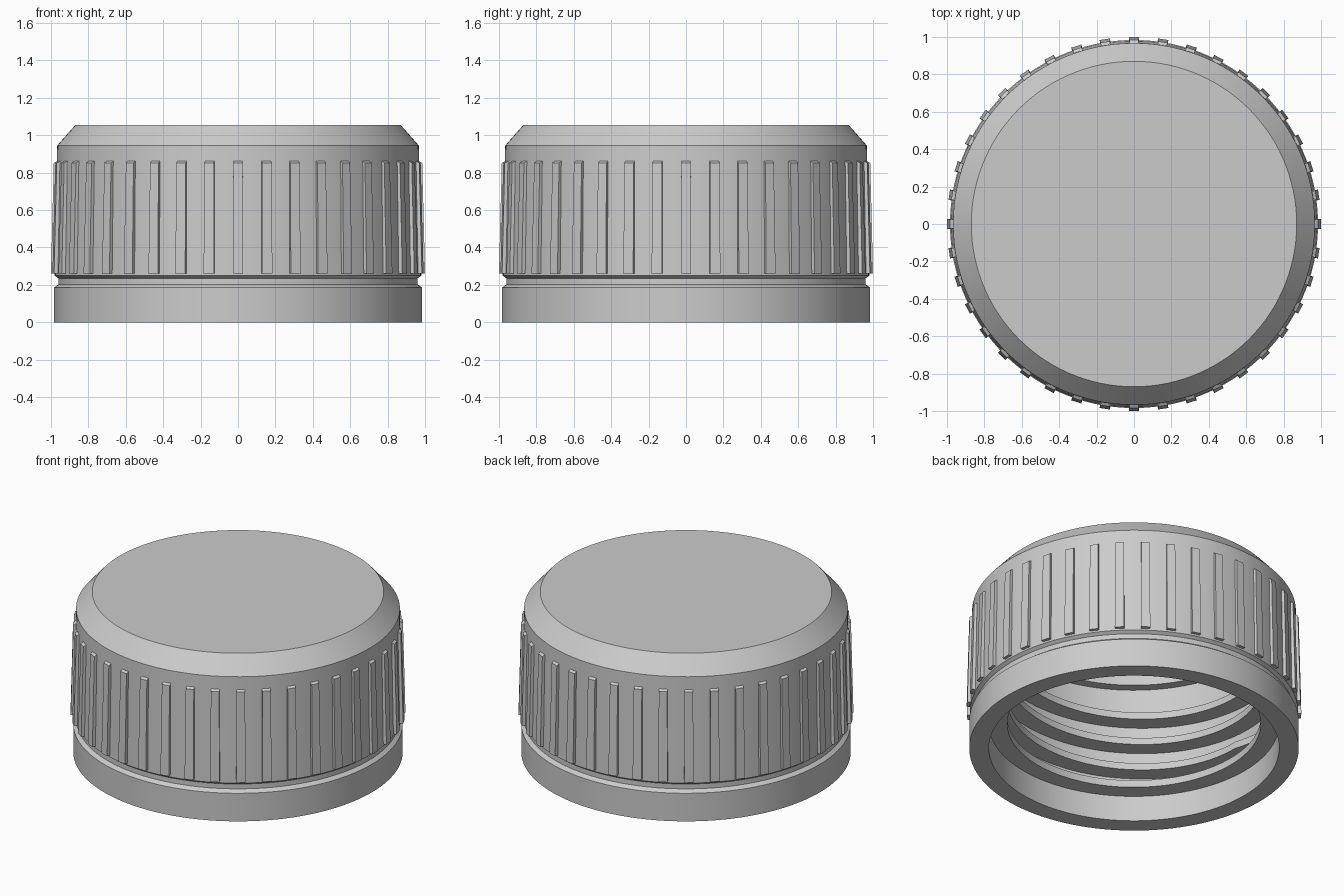
import bpy
import bmesh
from math import sin, cos, pi, radians
from mathutils import Matrix, Vector

cube = bpy.data.objects.get("Cube")
if cube:
    bpy.data.objects.remove(cube)

SEGMENTS = 120
RIBS = 40

# One grey plastic for the whole cap
plastic = bpy.data.materials.new("grey_plastic")
plastic.use_nodes = True
colour = (0.6, 0.6, 0.6, 1)
plastic.diffuse_color = colour
plastic.node_tree.nodes["Principled BSDF"].inputs["Base Color"].default_value = colour


def finish(name, bm, smooth=True):
    """Turn a bmesh into a shaded, coloured object."""
    bmesh.ops.recalc_face_normals(bm, faces=bm.faces)
    mesh = bpy.data.meshes.new(name)
    bm.to_mesh(mesh)
    bm.free()
    mesh.materials.append(plastic)
    obj = bpy.data.objects.new(name, mesh)
    bpy.context.collection.objects.link(obj)
    if smooth:
        bpy.ops.object.select_all(action='DESELECT')
        obj.select_set(True)
        bpy.context.view_layer.objects.active = obj
        bpy.ops.object.shade_smooth_by_angle(angle=radians(25))
    return obj


def lathe(name, profile):
    """Revolve (radius, height) points about z and cap both ends."""
    bm = bmesh.new()
    rings = []
    for r, z in profile:
        rings.append([bm.verts.new((r * cos(a), r * sin(a), z))
                      for a in (2 * pi * i / SEGMENTS for i in range(SEGMENTS))])
    for low, high in zip(rings, rings[1:]):
        for i in range(SEGMENTS):
            j = (i + 1) % SEGMENTS
            bm.faces.new((low[i], low[j], high[j], high[i]))
    bm.faces.new(rings[0])
    bm.faces.new(rings[-1])
    return finish(name, bm)


# Shell: outside from the top down, then the hollow with its retaining bead
# and sealing step up to the ceiling
lathe("cap_shell", [
    (0.87, 1.055), (0.967, 0.945), (0.98, 0.25),
    (0.96, 0.235), (0.96, 0.203), (0.984, 0.185), (0.984, 0),
    (0.867, 0), (0.867, 0.168), (0.757, 0.168), (0.757, 0.215), (0.867, 0.235),
    (0.867, 0.9), (0.807, 0.9), (0.807, 0.98),
])

# Grip ribs: tapered bars with a sloped top, repeated around the wall
bm = bmesh.new()
for k in range(RIBS):
    turn = Matrix.Rotation(2 * pi * k / RIBS, 4, 'Z')
    sides = []
    for s in (-1, 1):
        outline = [(0.95, 0.028, 0.262), (1.0, 0.028, 0.262),
                   (0.985, 0.025, 0.852), (0.95, 0.025, 0.872)]
        sides.append([bm.verts.new(turn @ Vector((x, s * y, z))) for x, y, z in outline])
    left, right = sides
    bm.faces.new(left)
    bm.faces.new(right)
    for i in range(4):
        j = (i + 1) % 4
        bm.faces.new((left[i], left[j], right[j], right[i]))
finish("grip_ribs", bm, smooth=False)

# Screw thread: a flat-bottomed section swept up a helix, tapering at both ends
bm = bmesh.new()
PITCH, TURNS, LEAD_IN = 0.175, 2.65, 0.2
START = radians(225) - 2 * pi * LEAD_IN
FADE_STEPS = 8
steps = int(TURNS * SEGMENTS)
previous = None
for i in range(steps + 1):
    a = START + 2 * pi * i / SEGMENTS
    z = 0.286 + PITCH * (i / SEGMENTS - LEAD_IN)
    fade = max(0.05, min(1, i / FADE_STEPS, (steps - i) / FADE_STEPS))
    crest = 0.867 - 0.11 * fade
    section = [(0.875, 0), (crest, 0), (crest, 0.045), (0.875, 0.075)]
    ring = [bm.verts.new((r * cos(a), r * sin(a), z + h)) for r, h in section]
    if previous:
        for j in range(4):
            n = (j + 1) % 4
            bm.faces.new((previous[j], previous[n], ring[n], ring[j]))
    if i in (0, steps):
        bm.faces.new(ring)
    previous = ring
finish("screw_thread", bm)
